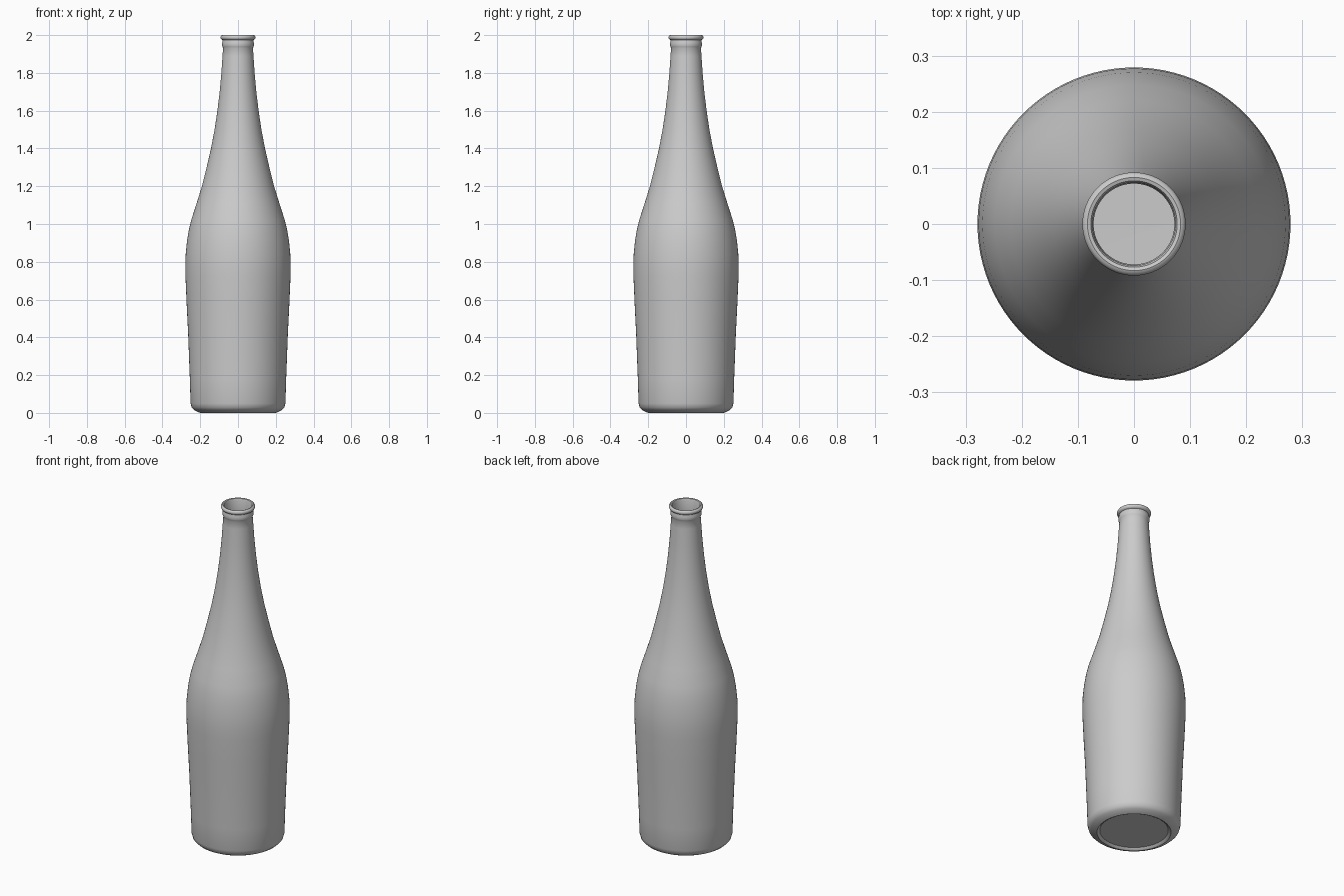
import bpy, bmesh, math

SEGMENTS = 96

# Outer profile (radius, height), from base centre up to the lip
outer = [(0.0, 0.012), (0.185, 0.012), (0.192, 0.004), (0.2, 0.0), (0.21, 0.004),
         (0.232, 0.015), (0.245, 0.028), (0.251, 0.05), (0.255, 0.18),
         (0.264, 0.42), (0.272, 0.58), (0.278, 0.72), (0.279, 0.78),
         (0.277, 0.84), (0.270, 0.91), (0.260, 0.97), (0.248, 1.02),
         (0.219, 1.11), (0.191, 1.20), (0.166, 1.30), (0.143, 1.40),
         (0.124, 1.50), (0.109, 1.60), (0.097, 1.70), (0.088, 1.80),
         (0.082, 1.89), (0.079, 1.932),
         # neck ring
         (0.082, 1.938), (0.084, 1.945), (0.084, 1.96), (0.081, 1.969),
         # lip
         (0.081, 1.974), (0.088, 1.977), (0.092, 1.984), (0.092, 1.991),
         (0.088, 1.998), (0.083, 2.0), (0.077, 1.998), (0.074, 1.99)]

# Inner wall follows the outer one at a small offset, ending on a flat floor
WALL = 0.01
inner = [(r - WALL, z) for r, z in reversed(outer) if 0.04 < z < 1.9]
profile = outer + [(0.072, 1.93)] + inner + [(0.225, 0.03), (0.0, 0.025)]

glass = bpy.data.materials.new("light_grey")
glass.diffuse_color = (0.6, 0.6, 0.6, 1)

# Bottle: lathe the profile about z
bm = bmesh.new()
verts = [bm.verts.new((r, 0, z)) for r, z in profile]
edges = [bm.edges.new(pair) for pair in zip(verts, verts[1:])]
bmesh.ops.spin(bm, geom=verts + edges, cent=(0, 0, 0), axis=(0, 0, 1),
               angle=math.tau, steps=SEGMENTS, use_duplicate=False)
bmesh.ops.remove_doubles(bm, verts=bm.verts[:], dist=0.0002)
bmesh.ops.recalc_face_normals(bm, faces=bm.faces[:])
mesh = bpy.data.meshes.new("bottle")
bm.to_mesh(mesh)
bm.free()

bottle = bpy.data.objects.new("bottle", mesh)
bpy.context.collection.objects.link(bottle)
mesh.materials.append(glass)
bpy.context.view_layer.objects.active = bottle
bottle.select_set(True)
bpy.ops.object.shade_smooth_by_angle(angle=math.radians(40))
